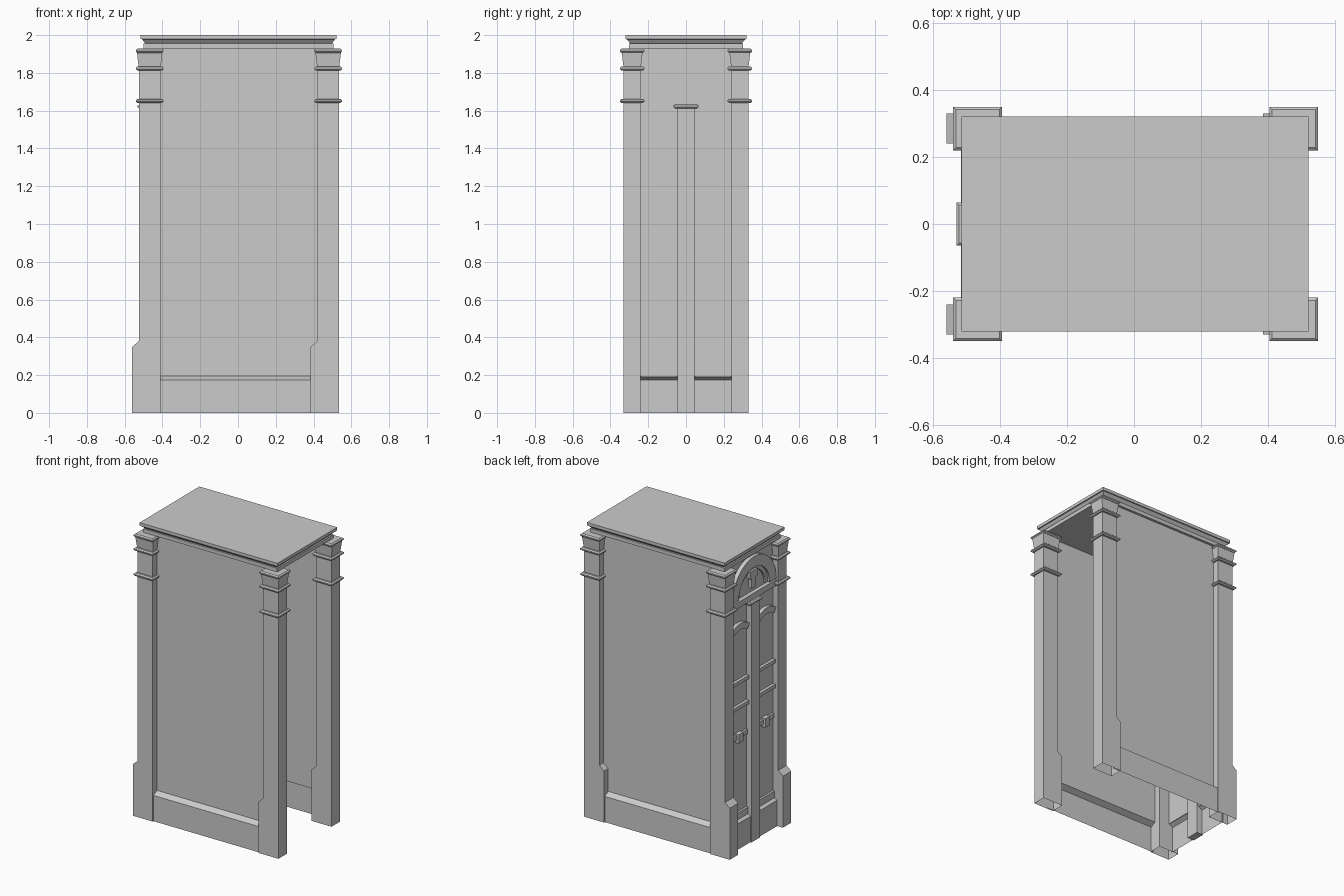
import bpy, bmesh, math

cube = bpy.data.objects.get("Cube")
if cube:
    bpy.data.objects.remove(cube, do_unlink=True)

grey = bpy.data.materials.new("plain grey")
grey.use_nodes = True
grey.diffuse_color = (0.6, 0.6, 0.6, 1)
grey.node_tree.nodes["Principled BSDF"].inputs["Base Color"].default_value = (0.6, 0.6, 0.6, 1)


def finish(name, bm):
    bmesh.ops.recalc_face_normals(bm, faces=bm.faces)
    mesh = bpy.data.meshes.new(name)
    bm.to_mesh(mesh)
    bm.free()
    mesh.materials.append(grey)
    obj = bpy.data.objects.new(name, mesh)
    bpy.context.collection.objects.link(obj)
    return obj


def loft(name, sections, dx=0, side=1, bottom=True):
    """Stack rectangles (z, x0, x1, y0, y1) into one shell."""
    bm = bmesh.new()
    rings = []
    for z, x0, x1, y0, y1 in sections:
        corners = ((x0, y0), (x1, y0), (x1, y1), (x0, y1))
        rings.append([bm.verts.new((x + dx, side * y, z)) for x, y in corners])
    for a, b in zip(rings, rings[1:]):
        for i in range(4):
            j = (i + 1) % 4
            bm.faces.new((a[i], a[j], b[j], b[i]))
    bm.faces.new(rings[-1])
    if bottom:
        bm.faces.new(rings[0])
    return finish(name, bm)


def box(name, x0, x1, y0, y1, z0, z1):
    return loft(name, [(z, x0, x1, y0, y1) for z in (z0, z1)])


def moulding(name, z, cx, cy, hx, hy, dx=0, side=1):
    """Thin rectangular band with a pointed edge."""
    rows = [(z + d, cx - hx + e, cx + hx - e, cy - hy + e, cy + hy - e)
            for d, e in ((-0.011, 0.008), (-0.004, 0), (0.004, 0), (0.011, 0.008))]
    return loft(name, rows, dx, side)


def sheet(name, profile, start, end, along_x):
    """Sweep a profile of (outward position, z) sideways as a thin wall."""
    bm = bmesh.new()
    rows = []
    for out, z in profile:
        pts = [(s, out, z) if along_x else (out, s, z) for s in (start, end)]
        rows.append([bm.verts.new(p) for p in pts])
    for a, b in zip(rows, rows[1:]):
        bm.faces.new((a[0], a[1], b[1], b[0]))
    return finish(name, bm)


def arch(name, cy, cz, inner, outer, x0, x1, spread, steps=14):
    """Curved band standing on the door face."""
    bm = bmesh.new()
    rings = []
    for i in range(steps + 1):
        a = math.radians(90 - spread + 2 * spread * i / steps)
        rings.append([bm.verts.new((x, cy + r * math.cos(a), cz + r * math.sin(a)))
                      for x, r in ((x0, inner), (x0, outer), (x1, outer), (x1, inner))])
    for a, b in zip(rings, rings[1:]):
        for i in range(4):
            j = (i + 1) % 4
            bm.faces.new((a[i], a[j], b[j], b[i]))
    bm.faces.new(rings[0])
    bm.faces.new(rings[-1])
    return finish(name, bm)


# Top cornice
cornice = [(1.93, 0.503, 0.302), (1.955, 0.503, 0.302), (1.956, 0.494, 0.295),
           (1.978, 0.511, 0.314), (1.979, 0.518, 0.321), (2.0, 0.518, 0.321)]
loft("top_cornice", [(z, 0.003 - hx, 0.003 + hx, -hy, hy) for z, hx, hy in cornice])

# Four corner posts with stepped foot, mouldings and flared capital
foot, back, face, inside, outside = -0.56, -0.41, -0.525, 0.24, 0.33
mid_x, mid_y = (face + back) / 2, (inside + outside) / 2
for end, dx in (("door", 0), ("open", 0.945)):
    for hand, side in (("left", -1), ("right", 1)):
        tag = f"{end}_{hand}"
        loft(f"post_{tag}", [(0, foot, back, inside, outside),
                             (0.35, foot, back, inside, outside),
                             (0.38, face, back, inside, outside),
                             (1.91, face, back, inside, outside)], dx, side, bottom=False)
        for level in (1.652, 1.823, 1.917):
            moulding(f"post_moulding_{tag}", level, mid_x, mid_y, 0.073, 0.065, dx, side)
        loft(f"capital_{tag}", [(z, mid_x - 0.0575 - e, mid_x + 0.0575 + e,
                                 inside - e, outside + e)
                                for z, e in ((1.83, 0.001), (1.91, 0.01))], dx, side)

# Side walls with a raised, sloped plinth
for name, s in (("side_wall_front", -1), ("side_wall_back", 1)):
    sheet(name, [(s * 0.322, 0), (s * 0.322, 0.175), (s * 0.285, 0.195), (s * 0.285, 1.94)],
          -0.43, 0.44, True)

# Door wall
skin = -0.485
sheet("door_wall", [(-0.517, 0), (-0.517, 0.175), (skin, 0.195), (skin, 1.94)],
      -0.25, 0.25, False)

# Central pillar and its cap
box("door_pillar", -0.525, -0.475, -0.045, 0.045, 0, 1.62)
moulding("door_pillar_cap", 1.622, -0.5, 0, 0.031, 0.065)

# Lintel, round pediment and hanging keystone
box("door_lintel", -0.513, skin, -0.24, 0.24, 1.635, 1.675)
arch("pediment_arch", 0, 1.685, 0.165, 0.237, -0.513, skin, 90, 20)
arch("pediment_inner_arch", 0, 1.685, 0.14, 0.165, -0.498, skin, 90, 20)
loft("keystone", [(1.71, -0.508, skin, -0.02, 0.02),
                  (1.77, -0.508, skin, -0.022, 0.022),
                  (1.78, -0.512, skin, -0.035, 0.035),
                  (1.83, -0.512, skin, -0.04, 0.04)])

# Pair of doors: arched heads, rails and handles
for hand, s in (("left", -1), ("right", 1)):
    cy = s * 0.1425
    arch(f"door_head_{hand}", cy, 1.36, 0.12, 0.16, -0.51, skin, 38, 8)
    for level in (0.95, 1.12):
        box(f"door_rail_{hand}", -0.506, skin, cy - 0.095, cy + 0.095, level - 0.012, level + 0.012)
    box(f"door_handle_bar_{hand}", -0.5, skin, cy - 0.09, cy + 0.09, 0.735, 0.765)
    box(f"door_handle_{hand}", -0.515, skin, cy - 0.025, cy + 0.025, 0.715, 0.775)
    box(f"door_sill_{hand}", -0.5, skin, cy - 0.095, cy + 0.095, 0.19, 0.235)
